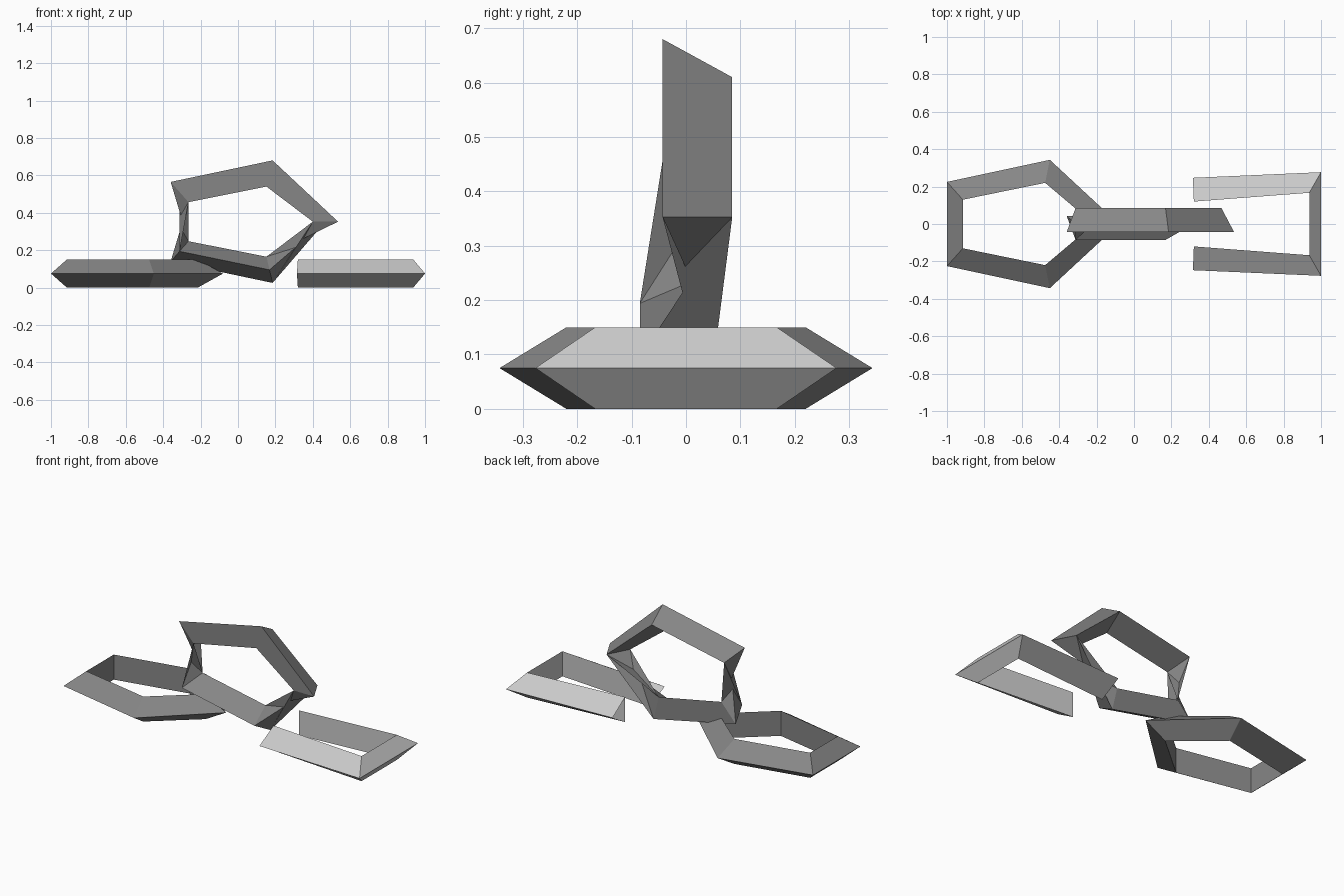
import bpy
import bmesh

cube = bpy.data.objects.get("Cube")
if cube:
    bpy.data.objects.remove(cube)


def material(name, value):
    mat = bpy.data.materials.new(name)
    mat.use_nodes = True
    mat.diffuse_color = (value, value, value, 1)
    mat.node_tree.nodes["Principled BSDF"].inputs["Base Color"].default_value = mat.diffuse_color
    return mat


dark = material("dark grey metal", 0.24)
light = material("light grey metal", 0.59)


def finish(bm, name, mat):
    bmesh.ops.recalc_face_normals(bm, faces=bm.faces)
    mesh = bpy.data.meshes.new(name)
    bm.to_mesh(mesh)
    bm.free()
    mesh.materials.append(mat)
    bpy.context.collection.objects.link(bpy.data.objects.new(name, mesh))


def bar(bm, a, b):
    """Plain three-sided bar between two triangular sections."""
    for i in range(3):
        j = (i + 1) % 3
        bm.faces.new((a[i], a[j], b[j], b[i]))


def flat_link(name, outer, inner, mat, closed):
    """Link lying flat: outer ridge at mid height, upright inner wall."""
    bm = bmesh.new()
    rings = [[bm.verts.new(p) for p in ((ox, oy, 0.075), (ix, iy, 0), (ix, iy, 0.15))]
             for (ox, oy), (ix, iy) in zip(outer, inner)]
    for a, b in zip(rings, rings[1:]):
        bar(bm, a, b)
    if closed:
        bar(bm, rings[-1], rings[0])
    finish(bm, name, mat)


# Closed five-sided link on the right side
flat_link("closed_link",
          [(-1, 0.225), (-0.45, 0.343), (-0.08, 0), (-0.45, -0.343), (-1, -0.225)],
          [(-0.915, 0.13), (-0.475, 0.22), (-0.215, 0), (-0.475, -0.22), (-0.915, -0.13)],
          dark, True)

# Open link on the left side
flat_link("open_link",
          [(0.315, 0.247), (1, 0.277), (1, -0.277), (0.315, -0.247)],
          [(0.32, 0.12), (0.937, 0.167), (0.937, -0.167), (0.32, -0.12)],
          light, False)

# Upright link: lower bar is turned half a turn, so both side bars twist
bm = bmesh.new()
MID = 0.3525


def upright_section(outer, inner, wall_y, ridge_y):
    (ox, oz), (ix, iz) = outer, inner
    points = ((ox, wall_y, oz), (ix, wall_y, iz),
              ((ox + ix) / 2, ridge_y, (oz + iz) / 2))
    return [bm.verts.new(p) for p in points]


def mirrored(p):
    return (p[0], 2 * MID - p[1])


def twisted_bar(upper, lower, ridge_to_outer):
    (o, i, r), (lo, li, lr) = upper, lower
    tris = [(o, i, li), (i, lo, li), (r, o, li), (r, li, lr)]
    if ridge_to_outer:
        tris += [(i, r, lo), (r, lr, lo)]
    else:
        tris += [(i, r, lr), (i, lr, lo)]
    for tri in tris:
        bm.faces.new(tri)


back_corner = ((-0.36, 0.565), (-0.265, 0.457))
peak_corner = ((0.185, 0.68), (0.152, 0.54))
tip_corner = ((0.535, MID), (0.4, MID))

upper = [upright_section(o, i, -0.043, 0.085)
         for o, i in (back_corner, peak_corner, tip_corner)]
lower = [upright_section(mirrored(o), mirrored(i), 0.043, -0.085)
         for o, i in (back_corner, peak_corner)]

bar(bm, upper[0], upper[1])
bar(bm, upper[1], upper[2])
bar(bm, lower[0], lower[1])
twisted_bar(upper[2], lower[1], True)
twisted_bar(upper[0], lower[0], False)
finish(bm, "upright_twisted_link", dark)
